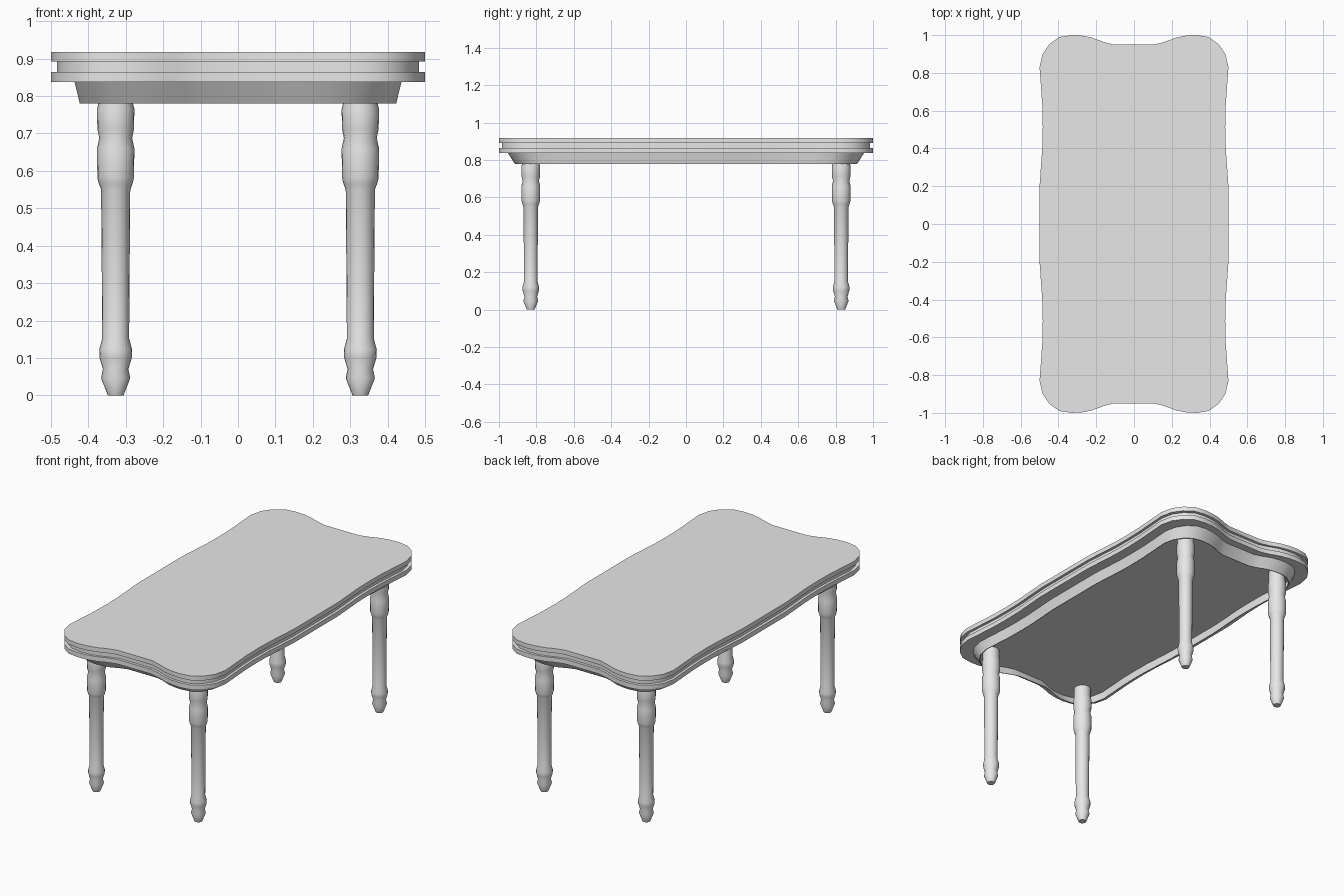
import bpy
import bmesh
import math

cube = bpy.data.objects.get("Cube")
if cube:
    bpy.data.objects.remove(cube, do_unlink=True)

GREY = (0.8, 0.8, 0.8, 1.0)
mat = bpy.data.materials.new("plain grey")
mat.use_nodes = True
mat.diffuse_color = GREY
mat.node_tree.nodes["Principled BSDF"].inputs["Base Color"].default_value = GREY

# One quarter of the wavy table outline, from the end notch round to the long side
QUARTER = [(0.11, 0.95), (0.165, 0.965), (0.22, 0.986), (0.275, 0.997), (0.33, 1.0),
           (0.395, 0.99), (0.447, 0.953), (0.484, 0.9), (0.5, 0.83), (0.492, 0.72),
           (0.485, 0.62), (0.483, 0.515), (0.485, 0.41), (0.493, 0.3), (0.5, 0.2)]
half = QUARTER + [(x, -y) for x, y in reversed(QUARTER)]
OUTLINE = half + [(-x, -y) for x, y in half]


def loft(name, rings, cap_start=True, cap_end=True, angle=35):
    """Skin a list of closed 3D rings into one smooth-shaded object."""
    bm = bmesh.new()
    loops = [[bm.verts.new(p) for p in ring] for ring in rings]
    n = len(loops[0])
    for a, b in zip(loops, loops[1:]):
        for i in range(n):
            j = (i + 1) % n
            bm.faces.new((a[i], a[j], b[j], b[i]))
    if cap_start:
        bm.faces.new(loops[0])
    if cap_end:
        bm.faces.new(loops[-1])
    bmesh.ops.recalc_face_normals(bm, faces=bm.faces)
    mesh = bpy.data.meshes.new(name)
    bm.to_mesh(mesh)
    bm.free()
    mesh.materials.append(mat)
    obj = bpy.data.objects.new(name, mesh)
    bpy.context.collection.objects.link(obj)
    bpy.ops.object.select_all(action="DESELECT")
    obj.select_set(True)
    bpy.context.view_layer.objects.active = obj
    bpy.ops.object.shade_smooth_by_angle(angle=math.radians(angle))
    return obj


def table_ring(sx, sy, z):
    return [(x * sx, y * sy, z) for x, y in OUTLINE]


# Table top: two slabs with a recessed groove between them
Z_TOP, Z_UPPER, Z_LOWER, Z_UNDER, Z_APRON = 0.918, 0.892, 0.865, 0.838, 0.78
GROOVE = (0.968, 0.984)
loft("table_top", [
    table_ring(1, 1, Z_TOP), table_ring(1, 1, Z_UPPER),
    table_ring(*GROOVE, Z_UPPER), table_ring(*GROOVE, Z_LOWER),
    table_ring(1, 1, Z_LOWER), table_ring(1, 1, Z_UNDER)])

# Apron: thin sloping skirt, hollow underneath
loft("apron", [
    table_ring(0.874, 0.953, Z_UNDER), table_ring(0.846, 0.915, Z_APRON),
    table_ring(0.838, 0.911, Z_APRON), table_ring(0.866, 0.949, Z_UNDER)],
    cap_start=False, cap_end=False)

# Turned legs: (radius, height) profile from foot to underside
LEG = [(0.021, 0), (0.039, 0.046), (0.034, 0.07), (0.043, 0.1), (0.044, 0.122),
       (0.036, 0.152), (0.037, 0.3), (0.039, 0.55), (0.045, 0.565), (0.049, 0.582),
       (0.05, 0.66), (0.044, 0.688), (0.049, 0.712), (0.05, 0.765), (0.046, 0.782),
       (0.046, Z_UNDER)]
SIDES = 20


def leg_ring(cx, cy, r, z):
    return [(cx + r * math.cos(i * math.tau / SIDES),
             cy + r * math.sin(i * math.tau / SIDES), z) for i in range(SIDES)]


for end, sy in (("front", -1), ("back", 1)):
    for side, sx in (("left", 1), ("right", -1)):
        loft(f"{end}_{side}_leg",
             [leg_ring(0.327 * sx, 0.83 * sy, r, z) for r, z in LEG])
